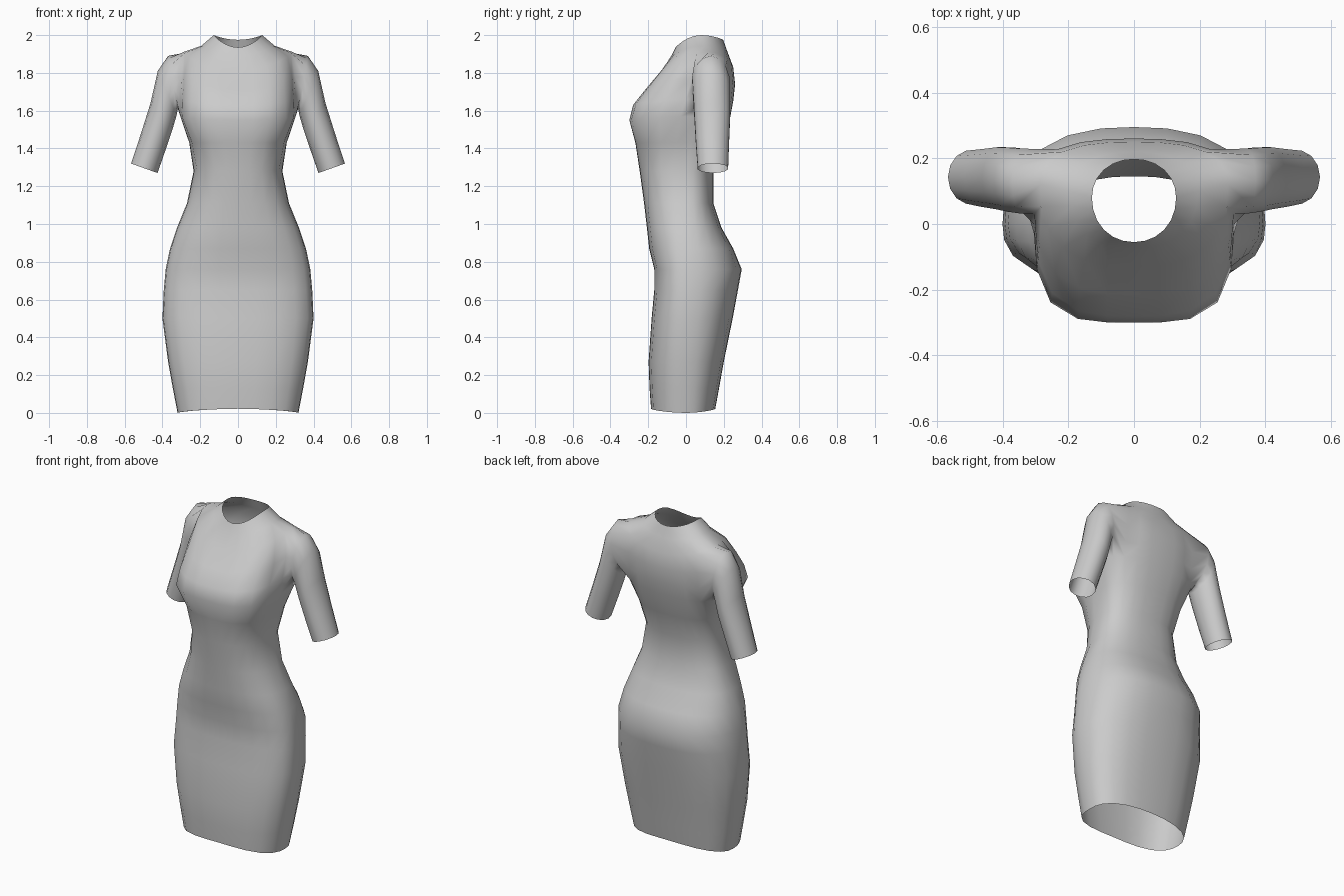
import bpy, bmesh
from math import sin, cos, pi, radians
from mathutils import Vector

if "Cube" in bpy.data.objects:
    bpy.data.objects.remove(bpy.data.objects["Cube"])

# lower rows: z, half width, centre y, front y, back y, front squareness
LOWER = [
    (0.13, 0.345, 0.00, -0.193, 0.175, 2.7),
    (0.27, 0.37, 0.00, -0.198, 0.20, 2.7),
    (0.50, 0.40, 0.00, -0.182, 0.247, 2.6),
    (0.65, 0.393, 0.00, -0.168, 0.275, 2.5),
    (0.76, 0.383, 0.00, -0.168, 0.295, 2.5),
    (0.87, 0.36, 0.00, -0.195, 0.25, 2.5),
    (0.98, 0.323, 0.00, -0.207, 0.188, 2.5),
    (1.11, 0.27, 0.00, -0.222, 0.145, 2.5),
    (1.28, 0.235, 0.00, -0.245, 0.145, 2.6),
    (1.43, 0.258, 0.03, -0.268, 0.195, 3.0),
]
# upper rows: half width, centre y, front y, back y, side z, front z, back z, squareness
UPPER = [
    (0.305, 0.07, -0.30, 0.235, 1.57, 1.55, 1.57, 3.8),
    (0.305, 0.10, -0.28, 0.25, 1.66, 1.63, 1.65, 3.4),
    (0.305, 0.12, -0.215, 0.26, 1.78, 1.71, 1.74, 3.0),
    (0.285, 0.12, -0.13, 0.25, 1.912, 1.81, 1.83, 2.6),
    (0.195, 0.10, -0.075, 0.22, 1.943, 1.895, 1.91, 2.3),
    (0.128, 0.08, -0.055, 0.197, 2.0, 1.935, 1.975, 2.1),
]
ROWS = [(0.32, 0, -0.185, 0.155, 0, 0.022, 0.022, 2.8)]
ROWS += [(w, c, f, b, z, z, z, n) for z, w, c, f, b, n in LOWER] + UPPER
# sleeve rings: outer x, z, inner x, z, front y, back y
SLEEVE = [
    (0.37, 1.89, 0.318, 1.61, 0.03, 0.232),
    (0.425, 1.81, 0.325, 1.575, 0.035, 0.235),
    (0.463, 1.64, 0.347, 1.50, 0.042, 0.236),
    (0.515, 1.475, 0.386, 1.385, 0.05, 0.23),
    (0.566, 1.32, 0.426, 1.27, 0.06, 0.225),
]
HALF = 12


def body_row(bm, w, yc, yf, yb, zs, zf, zb, nf):
    """Half a rounded ring, running from centre front to centre back."""
    row = []
    for i in range(HALF + 1):
        a = radians(-90 + 180 * i / HALF)
        c, s = max(cos(a), 0), sin(a)
        if i in (0, HALF):
            c = 0
        n, d, z = (nf, yc - yf, zf) if s < 0 else (min(nf, 2.6), yb - yc, zb)
        r = (c ** n + abs(s) ** n) ** (-1 / n)
        row.append(bm.verts.new((w * c * r, yc + d * s * r, zs + (z - zs) * s * s)))
    return row


bm = bmesh.new()
rows = [body_row(bm, *r) for r in ROWS]

# torso skin, leaving the armhole open
first, last = len(LOWER) + 1, len(LOWER) + 4
left, right = 5, 9
for j in range(len(rows) - 1):
    for i in range(HALF):
        if first <= j < last and left <= i < right:
            continue
        bm.faces.new((rows[j][i], rows[j][i + 1], rows[j + 1][i + 1], rows[j + 1][i]))

# sleeve grown from the armhole edge
loop = [rows[first][i] for i in range(left, right + 1)]
loop += [rows[j][right] for j in range(first + 1, last)]
loop += [rows[last][i] for i in range(right, left - 1, -1)]
loop += [rows[j][left] for j in range(last - 1, first, -1)]
count = len(loop)
for ox, oz, ix, iz, yf, yb in SLEEVE:
    mid = Vector(((ox + ix) / 2, (yf + yb) / 2, (oz + iz) / 2))
    up = Vector(((ox - ix) / 2, 0, (oz - iz) / 2))
    ring = []
    for k in range(count):
        a = pi + 2 * pi * (k - 2) / count
        side = Vector((0, -(yb - yf) / 2 * sin(a), 0))
        ring.append(bm.verts.new(mid + up * cos(a) + side))
    for k in range(count):
        m = (k + 1) % count
        bm.faces.new((loop[k], loop[m], ring[m], ring[k]))
    loop = ring

bmesh.ops.recalc_face_normals(bm, faces=bm.faces)
bm.normal_update()
if sum(f.normal.x * f.calc_area() for f in bm.faces) < 0:
    bmesh.ops.reverse_faces(bm, faces=bm.faces)
for f in bm.faces:
    f.smooth = True
mesh = bpy.data.meshes.new("dress")
bm.to_mesh(mesh)
bm.free()
dress = bpy.data.objects.new("dress", mesh)
bpy.context.collection.objects.link(dress)

# other half
mirror = dress.modifiers.new("mirror", 'MIRROR')
mirror.use_axis[0] = True
mirror.use_clip = True
